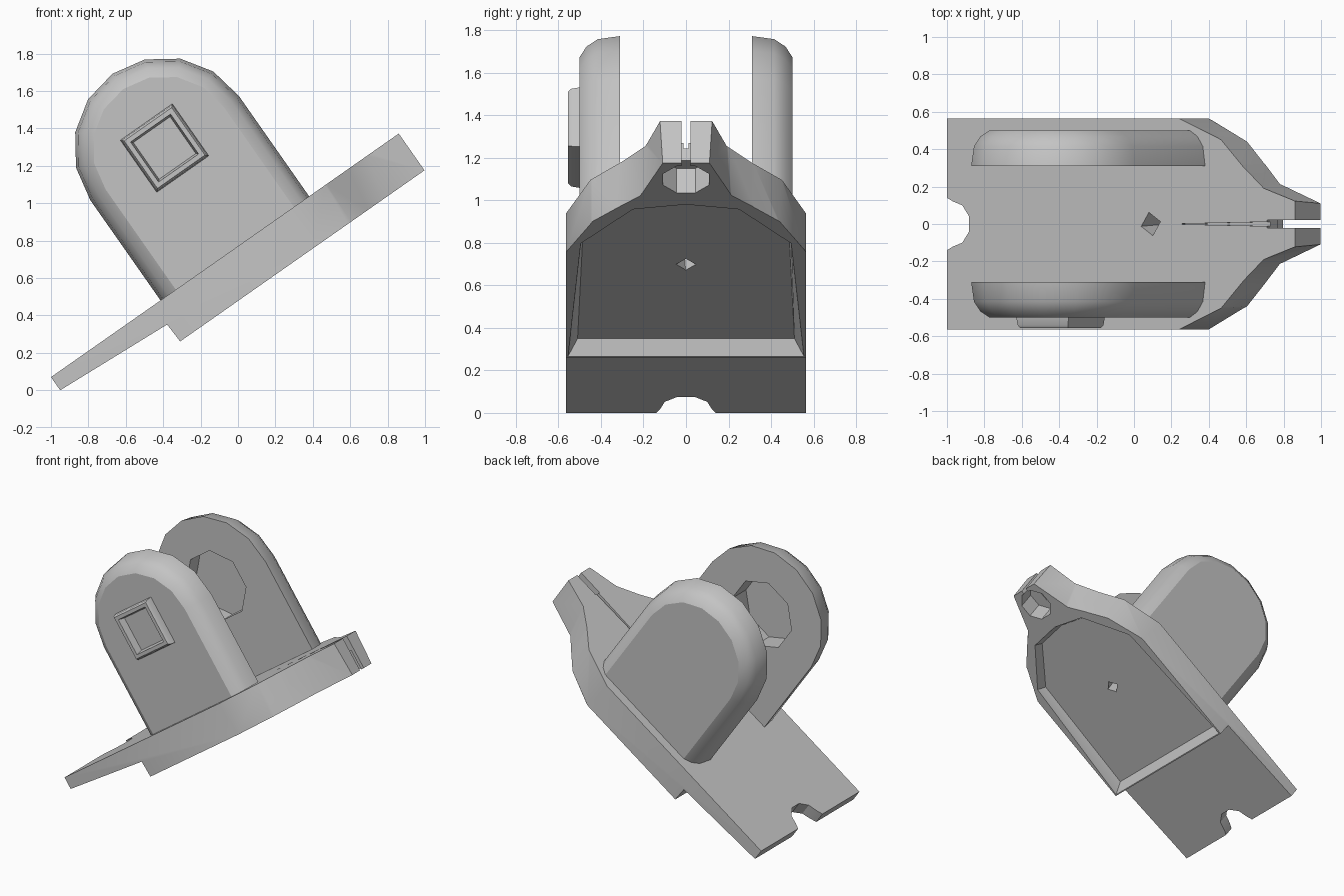
import bpy, bmesh, math
from mathutils import Matrix

old = bpy.data.objects.get("Cube")
if old:
    bpy.data.objects.remove(old, do_unlink=True)

# Everything is built level (u along the base, v across, w up) and then tilted
TILT = Matrix.Translation((-1, 0, 0.07)) @ Matrix.Rotation(math.radians(-35), 4, 'Y')

grey = bpy.data.materials.new("plain_grey")
grey.use_nodes = True
grey.diffuse_color = (0.55, 0.55, 0.55, 1)
grey.node_tree.nodes["Principled BSDF"].inputs["Base Color"].default_value = (0.55, 0.55, 0.55, 1)


def loft(name, rings):
    """Closed solid through rings of equal point count."""
    bm = bmesh.new()
    loops = [[bm.verts.new(p) for p in ring] for ring in rings]
    n = len(loops[0])
    for a, b in zip(loops, loops[1:]):
        for i in range(n):
            j = (i + 1) % n
            bm.faces.new((a[i], a[j], b[j], b[i]))
    bm.faces.new(loops[0])
    bm.faces.new(loops[-1])
    bmesh.ops.recalc_face_normals(bm, faces=bm.faces)
    mesh = bpy.data.meshes.new(name)
    bm.to_mesh(mesh)
    bm.free()
    obj = bpy.data.objects.new(name, mesh)
    bpy.context.collection.objects.link(obj)
    mesh.materials.append(grey)
    obj.matrix_world = TILT
    return obj


def carve(obj, cutter, operation='DIFFERENCE'):
    bpy.context.view_layer.update()
    mod = obj.modifiers.new("carve", 'BOOLEAN')
    mod.operation = operation
    mod.solver = 'EXACT'
    mod.object = cutter
    bpy.context.view_layer.objects.active = obj
    bpy.ops.object.modifier_apply(modifier=mod.name)
    bpy.data.objects.remove(cutter, do_unlink=True)


def mirrored(half):
    """Symmetric outline from its +v half."""
    return half + [(u, -v) for u, v in reversed(half) if v > 0]


def flat(outline, w):
    return [(u, v, w) for u, v in outline]


def side(profile, v):
    return [(u, v, w) for u, w in profile]


def disc(u, v, r, n, turn=0):
    return [(u + r * math.cos(turn + math.tau * i / n),
             v + r * math.sin(turn + math.tau * i / n)) for i in range(n)]


# Base: stepped side profile trimmed to the tapered outline with a notched tail
profile = [(0, 0), (2.27, 0), (2.27, -.24), (.675, -.24), (.67, -.126), (0, -.086)]
base = loft("base_plate", [side(profile, -.7), side(profile, .7)])
tail = [(.145, .04), (.1, .1), (.04, .12), (-.01, .145), (-.01, .565)]
lower = mirrored(tail + [(1.54, .565), (1.79, .44), (1.9, .325), (2.0, .215), (2.28, .105)])
upper = mirrored(tail + [(1.51, .565), (1.79, .45), (1.93, .31), (2.07, .19), (2.28, .12)])
carve(base, loft("trim", [flat(lower, -.26), flat(upper, .02)]), 'INTERSECT')

# Shallow hollow underside with sloping walls
floor = mirrored([(.73, .51), (1.58, .485), (1.86, .25), (1.9, 0)])
rim = mirrored([(.683, .555), (1.61, .495), (1.89, .25), (1.93, 0)])
carve(base, loft("pan", [flat(rim, -.26), flat(rim, -.239), flat(floor, -.17)]))

# Small hole, tip socket, tip slit and fine tapering groove
carve(base, loft("hole", [flat(disc(1.34, 0, .045, 4), -.2),
                          flat(disc(1.33, 0, .065, 4, .2), .01)]))
socket = disc(2.135, 0, .118, 8, math.pi / 8)
carve(base, loft("socket", [flat(socket, -.3), flat(socket, -.1)]))
slit = [(2.09, -.022), (2.4, -.022), (2.4, .022), (2.09, .022)]
carve(base, loft("slit", [flat(slit, -.3), flat(slit, .1)]))
groove = [(1.46, 0), (2.12, -.012), (2.12, .012)]
carve(base, loft("groove", [flat(groove, -.03), flat(groove, .1)]))

# Two round-topped lugs with bevelled outer edges and a blind inner pocket
CU, CW = 1.2, .655


def arch(r):
    arc = [(CU + r * math.cos(math.pi * i / 8), CW + r * math.sin(math.pi * i / 8))
           for i in range(9)]
    return [(CU - r, -.005), (CU + r, -.005)] + arc


lugs = []
for name, s, depth in (("right_lug", -1, .16), ("left_lug", 1, .11)):
    lug = loft(name, [side(arch(.485), s * .31), side(arch(.47), s * .415),
                      side(arch(.435), s * .468), side(arch(.385), s * .5)])
    pocket = disc(CU, CW, .245, 8, math.pi / 8)
    carve(lug, loft("pocket", [side(pocket, s * .25), side(pocket, s * (.31 + depth))]))
    lugs.append(lug)


# Square socket boss on the right lug
def square(h):
    return [(CU - h, CW - h), (CU + h, CW - h), (CU + h, CW + h), (CU - h, CW + h)]


boss = loft("square_boss", [side(square(.17), -.498), side(square(.165), -.54),
                            side(square(.155), -.555)])
carve(boss, loft("boss_recess", [side(square(.14), -.6), side(square(.12), -.505)]))

# Soft shading that keeps the hard edges
for obj in [base, boss] + lugs:
    bpy.ops.object.select_all(action='DESELECT')
    obj.select_set(True)
    bpy.context.view_layer.objects.active = obj
    bpy.ops.object.shade_smooth_by_angle(angle=math.radians(30))
